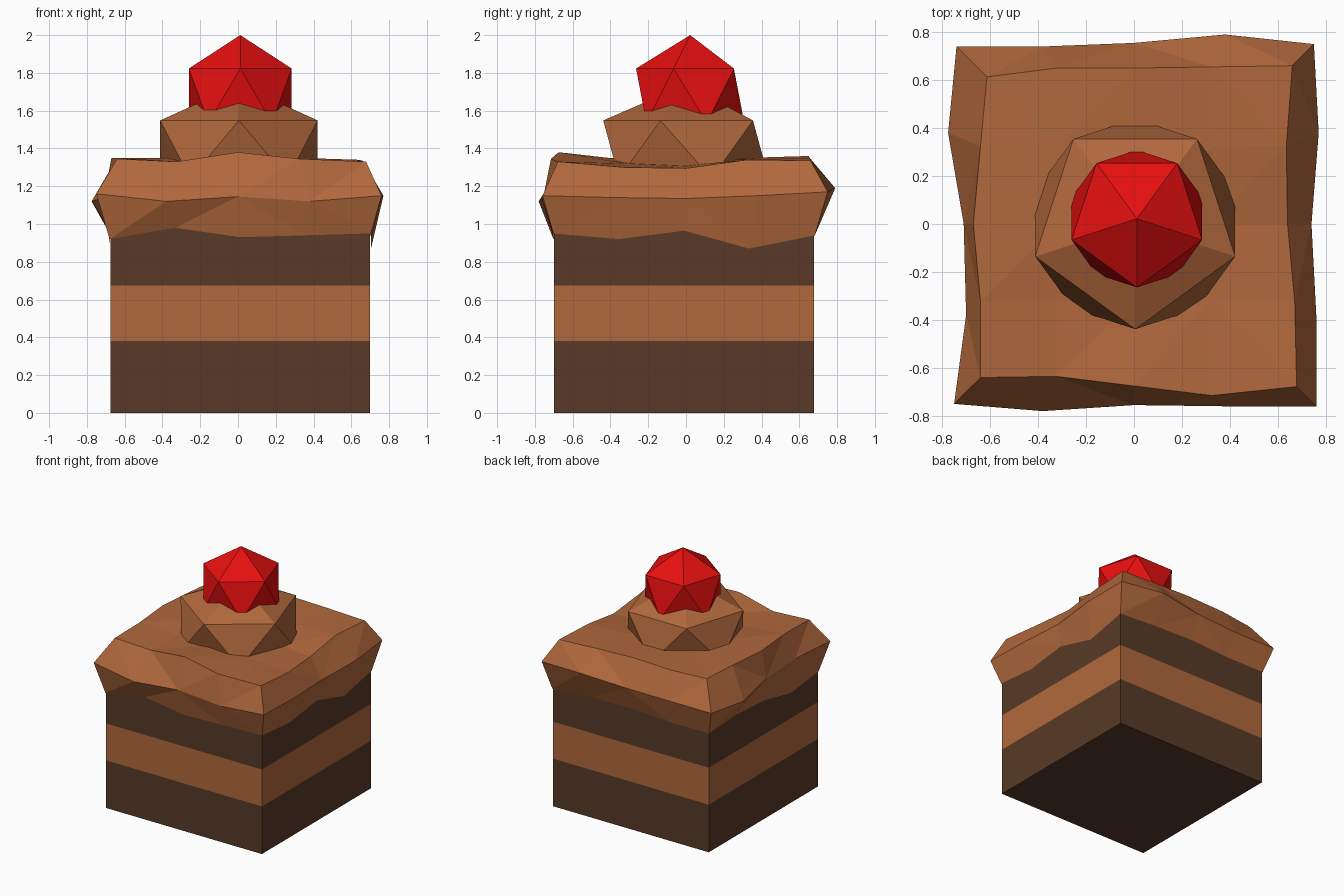
import bpy, bmesh, math
from mathutils import Matrix

if "Cube" in bpy.data.objects:
    bpy.data.objects.remove(bpy.data.objects["Cube"])


def material(name, srgb):
    m = bpy.data.materials.new(name)
    lin = [((c / 255 + 0.055) / 1.055) ** 2.4 if c > 10 else c / 255 / 12.92 for c in srgb]
    m.diffuse_color = (*lin, 1)
    m.use_nodes = True
    m.node_tree.nodes["Principled BSDF"].inputs["Base Color"].default_value = m.diffuse_color
    return m


SPONGE = material("dark sponge", (88, 58, 40))
CREAM = material("chocolate cream", (177, 104, 60))
RED = material("cherry red", (232, 15, 15))


def make_object(name, bm, *mats):
    bmesh.ops.recalc_face_normals(bm, faces=bm.faces)
    me = bpy.data.meshes.new(name)
    bm.to_mesh(me)
    bm.free()
    ob = bpy.data.objects.new(name, me)
    bpy.context.collection.objects.link(ob)
    for m in mats:
        me.materials.append(m)
    return ob


CX, CY, HALF = 0.012, -0.01, 0.688

# Cake body: a block cut at two heights, middle band in cream
bm = bmesh.new()
bmesh.ops.create_cube(bm, size=1, matrix=Matrix.Translation((CX, CY, 0.54))
                      @ Matrix.Diagonal((2 * HALF, 2 * HALF, 1.08, 1)))
for z in (0.38, 0.675):
    bmesh.ops.bisect_plane(bm, geom=bm.verts[:] + bm.edges[:] + bm.faces[:],
                           plane_co=(0, 0, z), plane_no=(0, 0, 1))
for f in bm.faces:
    f.material_index = int(0.38 < f.calc_center_median().z < 0.675)
make_object("cake_body", bm, SPONGE, CREAM)

# Frosting: three uneven square rings (front, right, back, left) and a bumpy top
steps = (-2, -1, 0, 1)
ring_ij = ([(s, -2) for s in steps] + [(2, s) for s in steps]
           + [(-s, 2) for s in steps] + [(-2, -s) for s in steps])

drip_z = [.92, .98, .93, .94, .95, .92, .965, .87, .94, .96, .97, .95, .95, .97, .95, .88]
bulge_r = [.75, .78, .755, .76, .76, .76, .74, .77, .75, .79, .755, .74, .74, .775, .71, .70]
bulge_z = [1.16, 1.12, 1.145, 1.12, 1.15, 1.14, 1.135, 1.15,
           1.17, 1.19, 1.16, 1.15, 1.15, 1.12, 1.14, 1.15]
rim_r = [.64, .635, .675, .715, .678, .67, .64, .635, .66, .655, .65, .65, .613, .64, .67, .64]
rim_z = [1.345, 1.33, 1.38, 1.345, 1.33, 1.30, 1.295, 1.34,
         1.335, 1.35, 1.36, 1.35, 1.345, 1.35, 1.35, 1.35]
top_z = [1.33, 1.34, 1.32, 1.35, 1.36, 1.31, 1.35, 1.35, 1.34]

bm = bmesh.new()


def ring(radii, heights, side, dx=0, dy=0):
    def coord(k, r):
        return math.copysign(r, k) if abs(k) == 2 else k * side / 2
    return [bm.verts.new((coord(i, r) + dx, coord(j, r) + dy, z))
            for (i, j), r, z in zip(ring_ij, radii, heights)]


drip = ring([HALF + 0.004] * 16, drip_z, HALF, CX, CY)
bulge = ring(bulge_r, bulge_z, 0.76)
rim = ring(rim_r, rim_z, 0.65)
for low, high in ((drip, bulge), (bulge, rim)):
    for k in range(16):
        n = (k + 1) % 16
        bm.faces.new((low[k], low[n], high[n], high[k]))
grid = dict(zip(ring_ij, rim))
for k, z in enumerate(top_z):
    i, j = k % 3 - 1, k // 3 - 1
    grid[i, j] = bm.verts.new((i * 0.32, j * 0.32, z))
for i in range(-2, 2):
    for j in range(-2, 2):
        bm.faces.new((grid[i, j], grid[i + 1, j], grid[i + 1, j + 1], grid[i, j + 1]))
bmesh.ops.triangulate(bm, faces=bm.faces[:])
make_object("frosting", bm, CREAM)


# Cream dollop and cherry: 20-sided balls with a corner towards the front
def ball(name, loc, radius, squash, mat):
    b = bmesh.new()
    bmesh.ops.create_icosphere(b, subdivisions=1, radius=radius)
    v = max((v for v in b.verts if 0 < v.co.z < radius * 0.9), key=lambda v: v.co.x)
    turn = -math.pi / 2 - math.atan2(v.co.y, v.co.x)
    b.transform(Matrix.Translation(loc) @ Matrix.Diagonal((1, 1, squash, 1))
                @ Matrix.Rotation(turn, 4, 'Z'))
    make_object(name, b, mat)


ball("cream_dollop", (0.005, 0.0, 1.395), 0.49, 0.7, CREAM)
ball("cherry", (0.012, 0.022, 1.68), 0.32, 1.0, RED)
